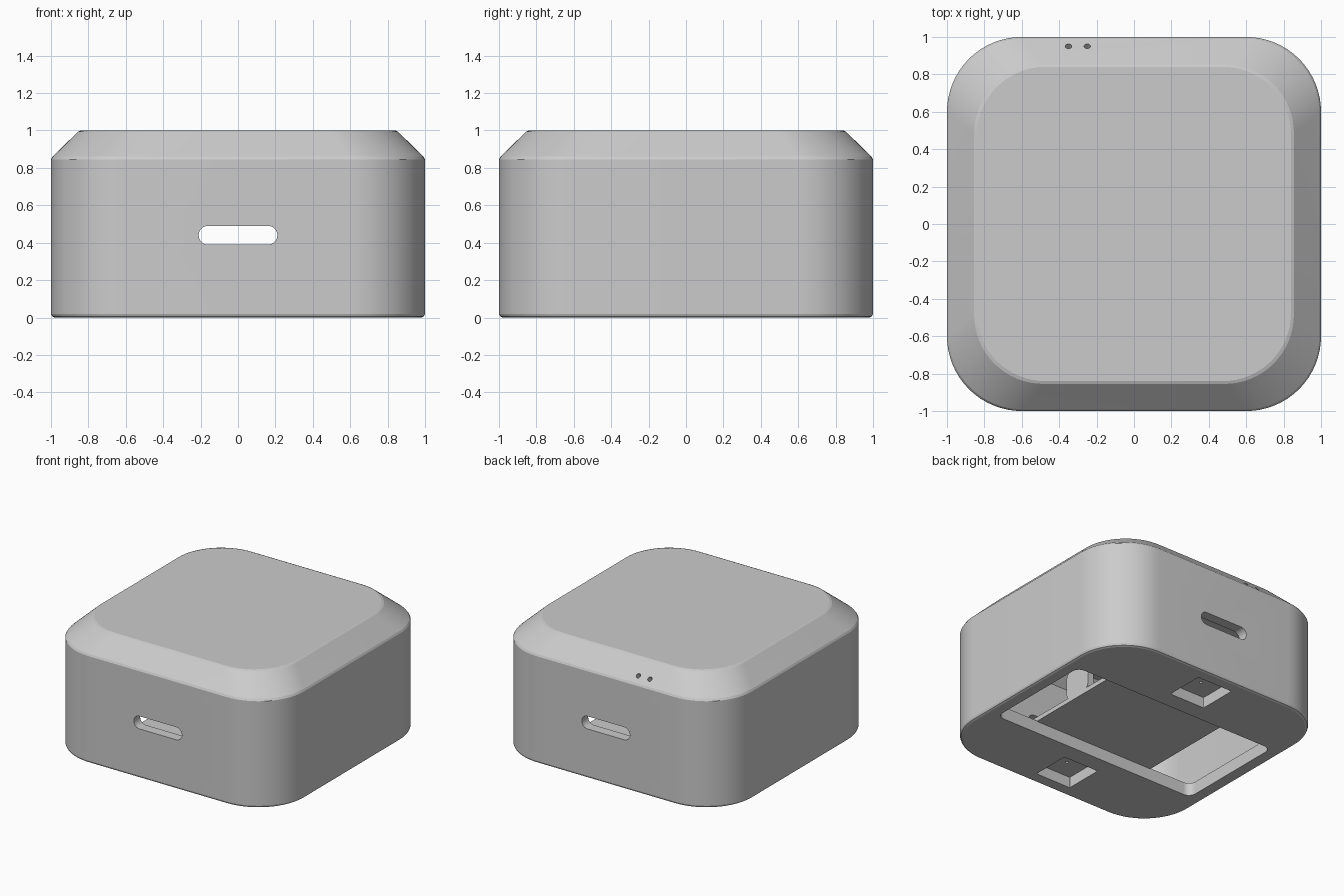
import bpy, bmesh, math
from mathutils import Matrix, Vector

cube = bpy.data.objects.get("Cube")
if cube:
    bpy.data.objects.remove(cube, do_unlink=True)

SEG = 16
GREY = (0.6, 0.6, 0.6, 1)
mat = bpy.data.materials.new("plain grey")
mat.use_nodes = True
mat.diffuse_color = GREY
mat.node_tree.nodes["Principled BSDF"].inputs["Base Color"].default_value = GREY


def outline(hx, hy, r, z):
    """Rounded rectangle of half sizes hx, hy and corner radius r."""
    pts = []
    for q, (sx, sy) in enumerate([(1, 1), (-1, 1), (-1, -1), (1, -1)]):
        for i in range(SEG + 1):
            a = (q + i / SEG) * math.pi / 2
            pts.append((sx * (hx - r) + r * math.cos(a),
                        sy * (hy - r) + r * math.sin(a), z))
    return pts


def loft(name, rings, matrix=Matrix()):
    """Closed solid through rounded rectangles (hx, hy, r, z)."""
    bm = bmesh.new()
    loops = [[bm.verts.new(p) for p in outline(*ring)] for ring in rings]
    n = len(loops[0])
    for low, high in zip(loops, loops[1:]):
        for i in range(n):
            j = (i + 1) % n
            bm.faces.new((low[i], low[j], high[j], high[i]))
    bm.faces.new(loops[0][::-1])
    bm.faces.new(loops[-1])
    bmesh.ops.remove_doubles(bm, verts=bm.verts, dist=1e-5)
    bm.transform(matrix)
    bmesh.ops.recalc_face_normals(bm, faces=bm.faces)
    mesh = bpy.data.meshes.new(name)
    bm.to_mesh(mesh)
    bm.free()
    mesh.materials.append(mat)
    obj = bpy.data.objects.new(name, mesh)
    bpy.context.collection.objects.link(obj)
    return obj


def prism(name, hx, hy, r, z0, z1, matrix=Matrix()):
    return loft(name, [(hx, hy, r, z0), (hx, hy, r, z1)], matrix)


def select(obj):
    bpy.ops.object.select_all(action="DESELECT")
    obj.select_set(True)
    bpy.context.view_layer.objects.active = obj


def cut(target, cutter):
    cutter.hide_render = True
    mod = target.modifiers.new("cut", "BOOLEAN")
    mod.operation = "DIFFERENCE"
    mod.solver = "EXACT"
    mod.object = cutter
    select(target)
    bpy.ops.object.modifier_apply(modifier=mod.name)
    bpy.data.objects.remove(cutter, do_unlink=True)


def smooth(obj):
    select(obj)
    bpy.ops.object.shade_smooth_by_angle(angle=math.radians(15))


# Housing: rounded square with a chamfered top and softened edges
housing = loft("housing", [(h, h, r, z) for h, r, z in [
    (0.98, 0.38, 0), (0.994, 0.394, 0.006), (1, 0.4, 0.02), (1, 0.4, 0.845),
    (0.992, 0.398, 0.86), (0.855, 0.37, 0.994), (0.84, 0.365, 1)]])

# Hollow inside, following the outer shape
cut(housing, loft("cavity", [(0.92, 0.92, 0.32, 0.1), (0.92, 0.92, 0.32, 0.81),
                             (0.81, 0.81, 0.3, 0.92)]))

# Long opening in the floor
cut(housing, prism("floor_opening", 0.9, 0.45, 0.06, -0.1, 0.2))

# Cable slots through front and back
turn = Matrix.Translation((0, 0, 0.44)) @ Matrix.Rotation(math.pi / 2, 4, "X")
cut(housing, prism("cable_slot", 0.21, 0.05, 0.0499, -1.2, 1.2, turn))

# Square pockets under the floor, each with a pinhole
for side in (-1, 1):
    at = Matrix.Translation((0, side * 0.745, 0))
    cut(housing, prism("pocket", 0.155, 0.155, 0.004, -0.1, 0.085, at))
    cut(housing, prism("pinhole", 0.012, 0.012, 0.0119, 0.05, 0.15, at))

# Two small indicator holes through the back chamfer
tilt = Vector((0, 1, 1)).to_track_quat("Z", "Y").to_matrix().to_4x4()
for x in (-0.35, -0.25):
    at = Matrix.Translation((x, 0.95, 0.9)) @ tilt
    cut(housing, prism("indicator_hole", 0.017, 0.017, 0.0169, -0.2, 0.1, at))
smooth(housing)

# Tray bridging the floor opening
tray = prism("tray", 0.53, 0.6, 0.01, 0.095, 0.13)
smooth(tray)

# Upright brackets with a round hole at both ends of the tray
stand = Matrix.Rotation(math.pi / 2, 4, "Y")
for side, word in ((1, "left"), (-1, "right")):
    at = Matrix.Translation((side * 0.505, 0, 0.23)) @ stand
    bracket = prism(word + "_bracket", 0.13, 0.12, 0.08, -0.025, 0.025, at)
    cut(bracket, prism("bracket_hole", 0.06, 0.06, 0.0599, -0.1, 0.1,
                       Matrix.Translation((0, 0, 0.03)) @ at))
    smooth(bracket)
